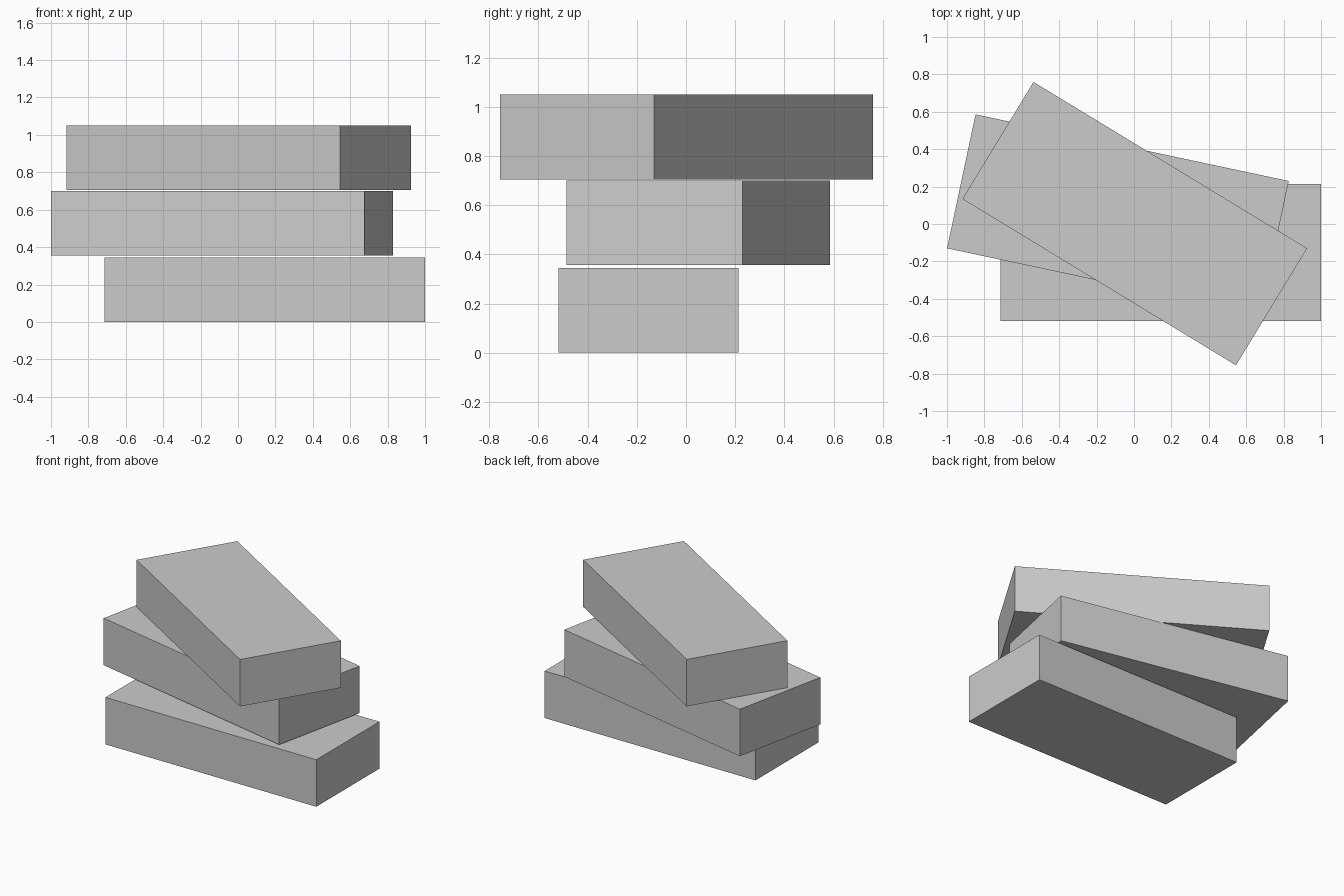
import bpy
from math import radians

if "Cube" in bpy.data.objects:
    bpy.data.objects.remove(bpy.data.objects["Cube"])

SIZE = (1.712, 0.732, 0.345)  # every block is identical


def block(name, x, y, bottom, angle):
    bpy.ops.mesh.primitive_cube_add(
        size=1, location=(x, y, bottom + SIZE[2] / 2), rotation=(0, 0, radians(angle)))
    ob = bpy.context.object
    ob.name = name
    ob.scale = SIZE
    bpy.ops.object.transform_apply(location=False, rotation=False, scale=True)


# Stack of three blocks, each twisted further than the one below
block("bottom_block", 0.143, -0.153, 0.0, 0)
block("middle_block", -0.086, 0.05, 0.356, -12)
block("top_block", 0.004, 0.002, 0.705, -31.3)
